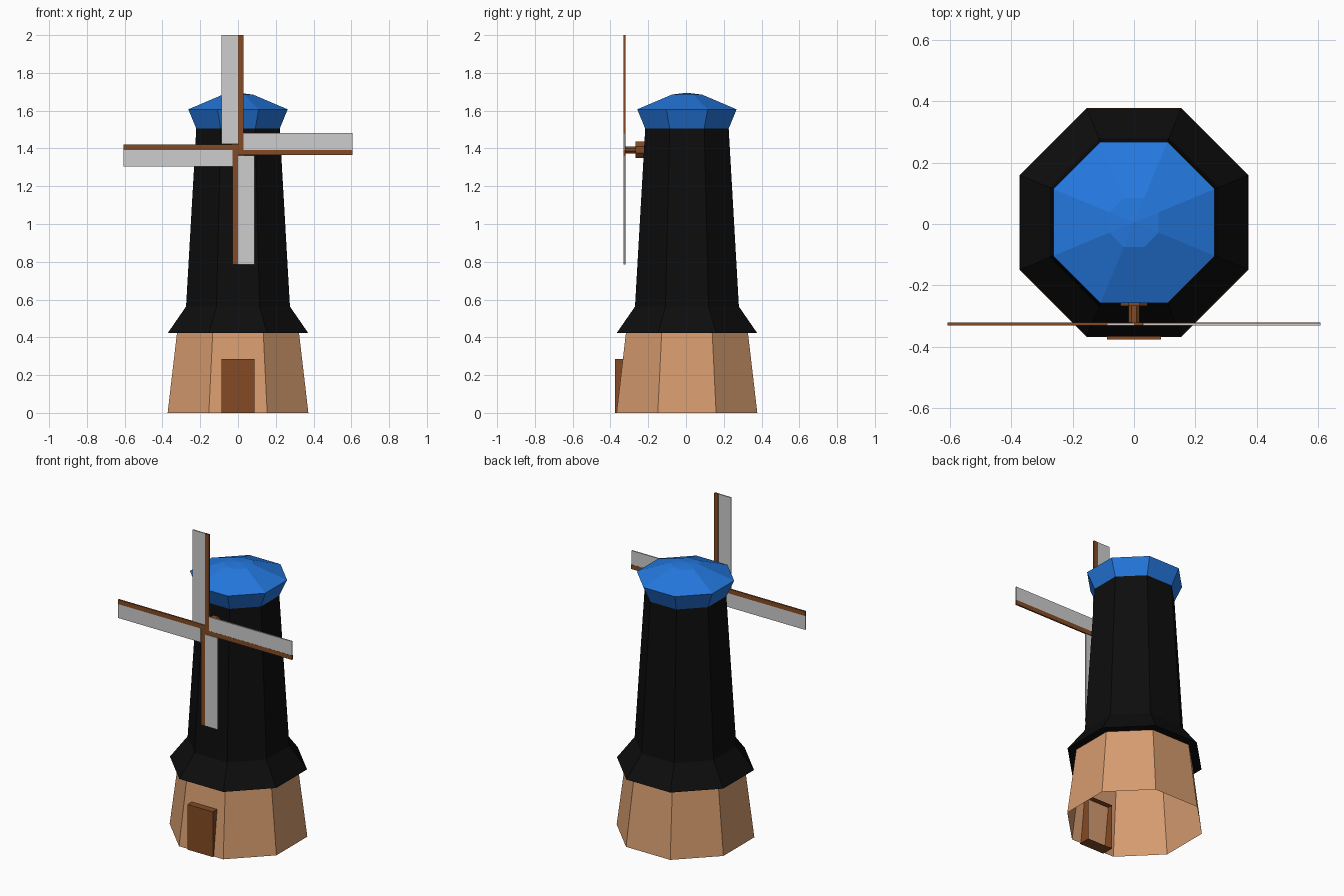
import bpy, bmesh, math
from mathutils import Matrix, Vector

if "Cube" in bpy.data.objects:
    bpy.data.objects.remove(bpy.data.objects["Cube"])

CY = 0.005                                  # tower axis in y
HUB_Z = 1.393                               # sail centre height
SAIL_Y = -0.326


def material(name, rgb):
    m = bpy.data.materials.new(name)
    m.diffuse_color = (*rgb, 1)
    m.use_nodes = True
    m.node_tree.nodes["Principled BSDF"].inputs["Base Color"].default_value = m.diffuse_color
    return m


TAN = material("tan wall", (0.67, 0.33, 0.16))
BLACK = material("black", (0.004, 0.004, 0.004))
BLUE = material("blue", (0.018, 0.19, 0.74))
BROWN = material("brown wood", (0.23, 0.07, 0.018))
GREY = material("light grey cloth", (0.61, 0.61, 0.61))


def add(name, bm, mat):
    me = bpy.data.meshes.new(name)
    bm.to_mesh(me)
    bm.free()
    me.materials.append(mat)
    ob = bpy.data.objects.new(name, me)
    bpy.context.collection.objects.link(ob)
    return ob


def octagon_loft(name, profile, mat, apex=None):
    """Octagonal shell through (apothem, z) pairs, optionally closed by an apex."""
    bm = bmesh.new()
    rings = []
    for r, z in profile:
        R = r / math.cos(math.pi / 8)
        rings.append([bm.verts.new((R * math.cos(a), CY + R * math.sin(a), z))
                      for a in (math.pi * (2 * i + 1) / 8 for i in range(8))])
    for lo, hi in zip(rings, rings[1:]):
        for i in range(8):
            j = (i + 1) % 8
            bm.faces.new((lo[i], lo[j], hi[j], hi[i]))
    if apex:
        tip = bm.verts.new((0, CY, apex))
        for i in range(8):
            bm.faces.new((rings[-1][i], rings[-1][(i + 1) % 8], tip))
    return add(name, bm, mat)


def box(name, lo, hi, mat, turn=Matrix(), open_back=False):
    bm = bmesh.new()
    bmesh.ops.create_cube(bm, size=1)
    lo, hi = Vector(lo), Vector(hi)
    for v in bm.verts:
        v.co = [(lo[k] + hi[k]) / 2 + v.co[k] * (hi[k] - lo[k]) for k in range(3)]
    if open_back:
        back = [f for f in bm.faces if f.normal.y > 0.9]
        bmesh.ops.delete(bm, geom=back, context='FACES')
    bm.transform(turn)
    return add(name, bm, mat)


def rod(name, radius, y0, y1, mat):
    """Octagonal rod along y at hub height."""
    bm = bmesh.new()
    bmesh.ops.create_cone(bm, cap_ends=True, segments=8, depth=y1 - y0,
                          radius1=radius, radius2=radius)
    bm.transform(Matrix.Translation((0, (y0 + y1) / 2, HUB_Z))
                 @ Matrix.Rotation(math.pi / 2, 4, 'X')
                 @ Matrix.Rotation(math.pi / 8, 4, 'Z'))
    return add(name, bm, mat)


# Tower: open wall, flared black body, blue cap
octagon_loft("base_wall", [(0.3725, 0), (0.323, 0.424)], TAN)
octagon_loft("tower_body", [(0.323, 0.424), (0.371, 0.424), (0.275, 0.563), (0.221, 1.505)], BLACK)
octagon_loft("cap", [(0.221, 1.505), (0.263, 1.607), (0.08, 1.685)], BLUE, apex=1.695)

# Door, a shallow box set through the wall
box("door", (-0.088, -0.377, 0), (0.088, -0.30, 0.285), BROWN, open_back=True)

# Axle
rod("axle_block", 0.048, -0.268, -0.20, BROWN)
rod("axle_shaft", 0.02, SAIL_Y, -0.26, BROWN)

# Four arms, each a spar with a cloth panel on one side
for i in range(4):
    turn = Matrix.Translation((0, SAIL_Y, HUB_Z)) @ Matrix.Rotation(i * math.pi / 2, 4, 'Y')
    box(f"spar_{i + 1}", (0, -0.005, -0.001 * i), (0.028, 0.005, 0.607), BROWN, turn)
    box(f"sail_{i + 1}", (-0.088, -0.004, 0.03), (0, 0.004, 0.607), GREY, turn)
